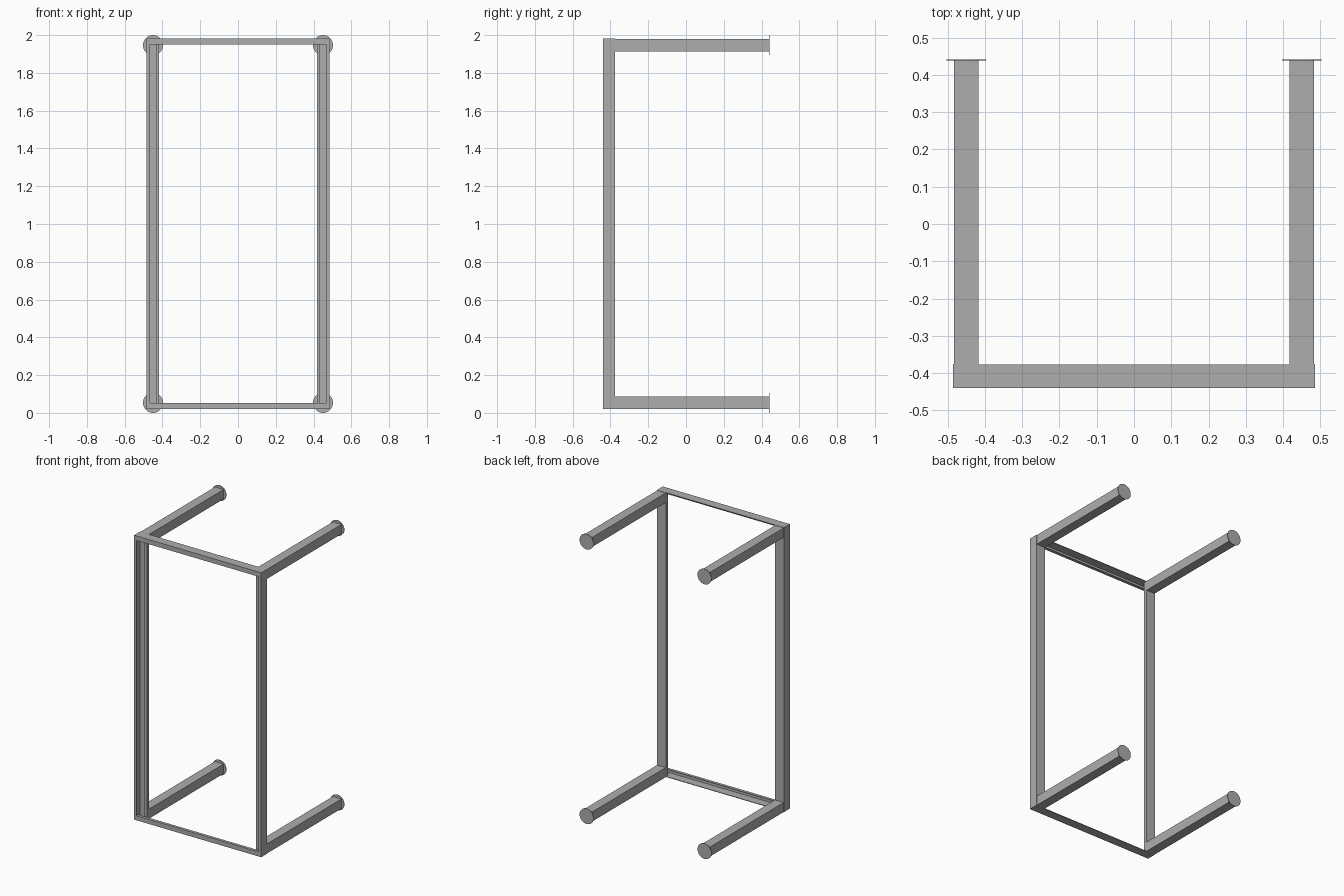
import bpy
import bmesh
from math import radians
from mathutils import Vector

cube = bpy.data.objects.get("Cube")
if cube:
    bpy.data.objects.remove(cube, do_unlink=True)

steel = bpy.data.materials.new("grey_steel")
steel.use_nodes = True
steel.diffuse_color = (0.42, 0.42, 0.42, 1)
steel.node_tree.nodes["Principled BSDF"].inputs["Base Color"].default_value = (0.42, 0.42, 0.42, 1)

WALL = 0.004
OUT, IN = 0.485, 0.417        # outer and inner sides of the posts
FRONT, BACK = -0.44, -0.375   # depth of the front frame
LOW, HIGH = 0.02, 1.982       # bottom and top of the frame


def add_object(name, bm):
    mesh = bpy.data.meshes.new(name)
    bmesh.ops.recalc_face_normals(bm, faces=bm.faces)
    bm.to_mesh(mesh)
    bm.free()
    mesh.materials.append(steel)
    obj = bpy.data.objects.new(name, mesh)
    bpy.context.collection.objects.link(obj)
    return obj


def folded_sheet(name, path, sweep):
    """Extrude an open folded profile and give it a wall thickness."""
    bm = bmesh.new()
    starts = [bm.verts.new(p) for p in path]
    ends = [bm.verts.new(Vector(p) + Vector(sweep)) for p in path]
    for i in range(len(path) - 1):
        bm.faces.new((starts[i], starts[i + 1], ends[i + 1], ends[i]))
    obj = add_object(name, bm)
    wall = obj.modifiers.new("wall", "SOLIDIFY")
    wall.thickness = WALL
    wall.offset = 0
    wall.use_even_offset = True
    return obj


def box(name, low, high):
    low, high = Vector(low), Vector(high)
    bm = bmesh.new()
    bmesh.ops.create_cube(bm, size=1)
    for v in bm.verts:
        v.co = (low + high) / 2 + v.co * (high - low)
    return add_object(name, bm)


def foot_disc(name, centre):
    bpy.ops.mesh.primitive_cylinder_add(vertices=32, radius=0.053, depth=0.003,
                                        location=centre, rotation=(radians(90), 0, 0))
    obj = bpy.context.object
    obj.name = name
    obj.data.materials.append(steel)
    bpy.ops.object.shade_smooth_by_angle(angle=radians(30))


h = WALL / 2
f, b = FRONT + h, BACK - h

# Folded corner posts with the open side facing front and inward
for side, s in (("left", 1), ("right", -1)):
    o, i = OUT - h, IN + h
    profile = [(o - 0.018, f), (o, f), (o, b), (i, b), (i, b - 0.02), (i + 0.016, b - 0.02)]
    folded_sheet(side + "_post", [(s * x, y, LOW) for x, y in profile], (0, 0, HIGH - LOW))

# Folded cross rails with a front flange and a returned lip
for level, edge, d in (("top", HIGH, -1), ("bottom", LOW, 1)):
    web, lip = edge + d * h, edge + d * (0.032 - h)
    profile = [(b, web), (f, web), (f, lip), (f + 0.018, lip)]
    folded_sheet(level + "_rail", [(-OUT, y, z) for y, z in profile], (2 * OUT, 0, 0))

# Square arms reaching back, each ending in a round plate
for side, s in (("left", 1), ("right", -1)):
    for level, z in (("top", 1.947), ("bottom", 0.053)):
        x = s * 0.45
        box(f"{side}_{level}_arm", (x - 0.033, BACK, z - 0.033), (x + 0.033, 0.44, z + 0.033))
        foot_disc(f"{side}_{level}_plate", (x, 0.44, z))
